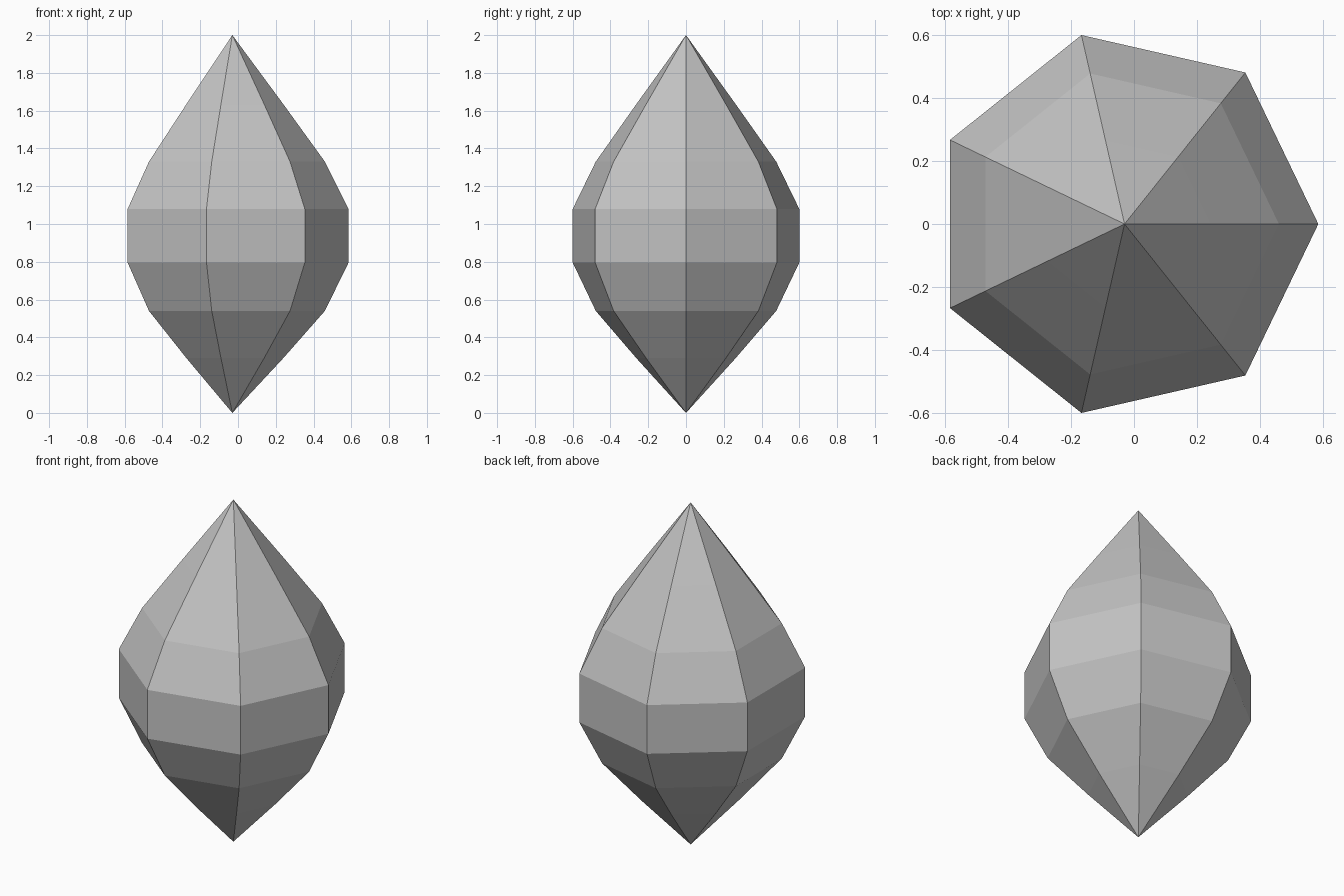
import bpy
import bmesh
from math import cos, sin, tau

cube = bpy.data.objects.get("Cube")
if cube:
    bpy.data.objects.remove(cube, do_unlink=True)

SIDES = 7
CENTRE_X = -0.03

# Ring radius and height, between the two pointed tips
rings = [(0.27, 0.29), (0.49, 0.54), (0.615, 0.795),
         (0.615, 1.08), (0.49, 1.33), (0.273, 1.63)]

# Plain grey stone
grey = bpy.data.materials.new("light_grey")
grey.use_nodes = True
colour = (0.55, 0.55, 0.55, 1)
grey.diffuse_color = colour
for node in grey.node_tree.nodes:
    if node.type == 'BSDF_PRINCIPLED':
        node.inputs["Base Color"].default_value = colour

# Faceted crystal: stacked rings closed by a fan at each tip
bm = bmesh.new()
loops = [[bm.verts.new((CENTRE_X + r * cos(tau * i / SIDES),
                        r * sin(tau * i / SIDES), z)) for i in range(SIDES)]
         for r, z in rings]
bottom = bm.verts.new((CENTRE_X, 0, 0))
top = bm.verts.new((CENTRE_X, 0, 2))

for i in range(SIDES):
    j = (i + 1) % SIDES
    for low, high in zip(loops, loops[1:]):
        bm.faces.new((low[i], low[j], high[j], high[i]))
    bm.faces.new((bottom, loops[0][j], loops[0][i]))
    bm.faces.new((loops[-1][i], loops[-1][j], top))

bmesh.ops.recalc_face_normals(bm, faces=bm.faces)
mesh = bpy.data.meshes.new("crystal")
bm.to_mesh(mesh)
bm.free()
mesh.materials.append(grey)
bpy.context.collection.objects.link(bpy.data.objects.new("crystal", mesh))
